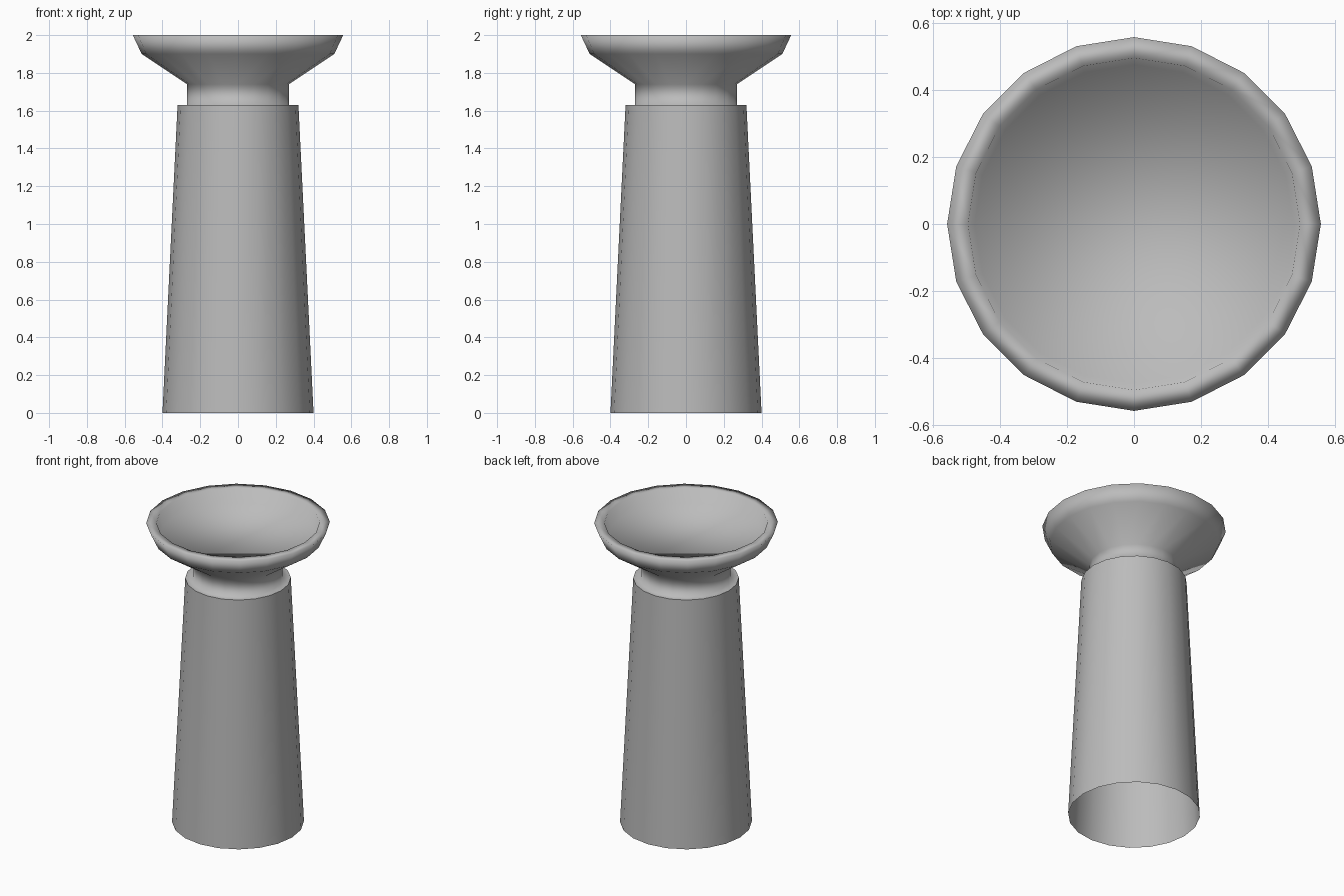
import bpy, bmesh
from math import cos, sin, tau

if "Cube" in bpy.data.objects:
    bpy.data.objects.remove(bpy.data.objects["Cube"])

SIDES = 20
# Radius and height pairs
COLUMN = [(0.40, 0.0), (0.32, 1.63)]
# Shoulder, neck, flare, rim, then down inside to the dish floor
BOWL = [(0.32, 1.63), (0.27, 1.63), (0.27, 1.74),
        (0.51, 1.90), (0.557, 2.0), (0.495, 2.0), (0.475, 1.91)]

grey = bpy.data.materials.new("grey")
grey.diffuse_color = (0.5, 0.5, 0.5, 1)
grey.use_nodes = True
grey.node_tree.nodes["Principled BSDF"].inputs["Base Color"].default_value = grey.diffuse_color


def lathe(name, profile, sides, floor=False):
    bm = bmesh.new()
    rings = [[bm.verts.new((r * cos(tau * i / sides), r * sin(tau * i / sides), z))
              for i in range(sides)] for r, z in profile]
    for a, b in zip(rings, rings[1:]):
        for i in range(sides):
            j = (i + 1) % sides
            bm.faces.new((a[i], a[j], b[j], b[i]))
    if floor:
        bm.faces.new(rings[-1])
    for f in bm.faces:
        f.smooth = True
    mesh = bpy.data.meshes.new(name)
    bm.to_mesh(mesh)
    bm.free()
    mesh.materials.append(grey)
    obj = bpy.data.objects.new(name, mesh)
    bpy.context.collection.objects.link(obj)
    return obj


# Tapered open column
lathe("column", COLUMN, SIDES)
# Neck and flared shallow dish
lathe("dish", BOWL, SIDES, floor=True)
